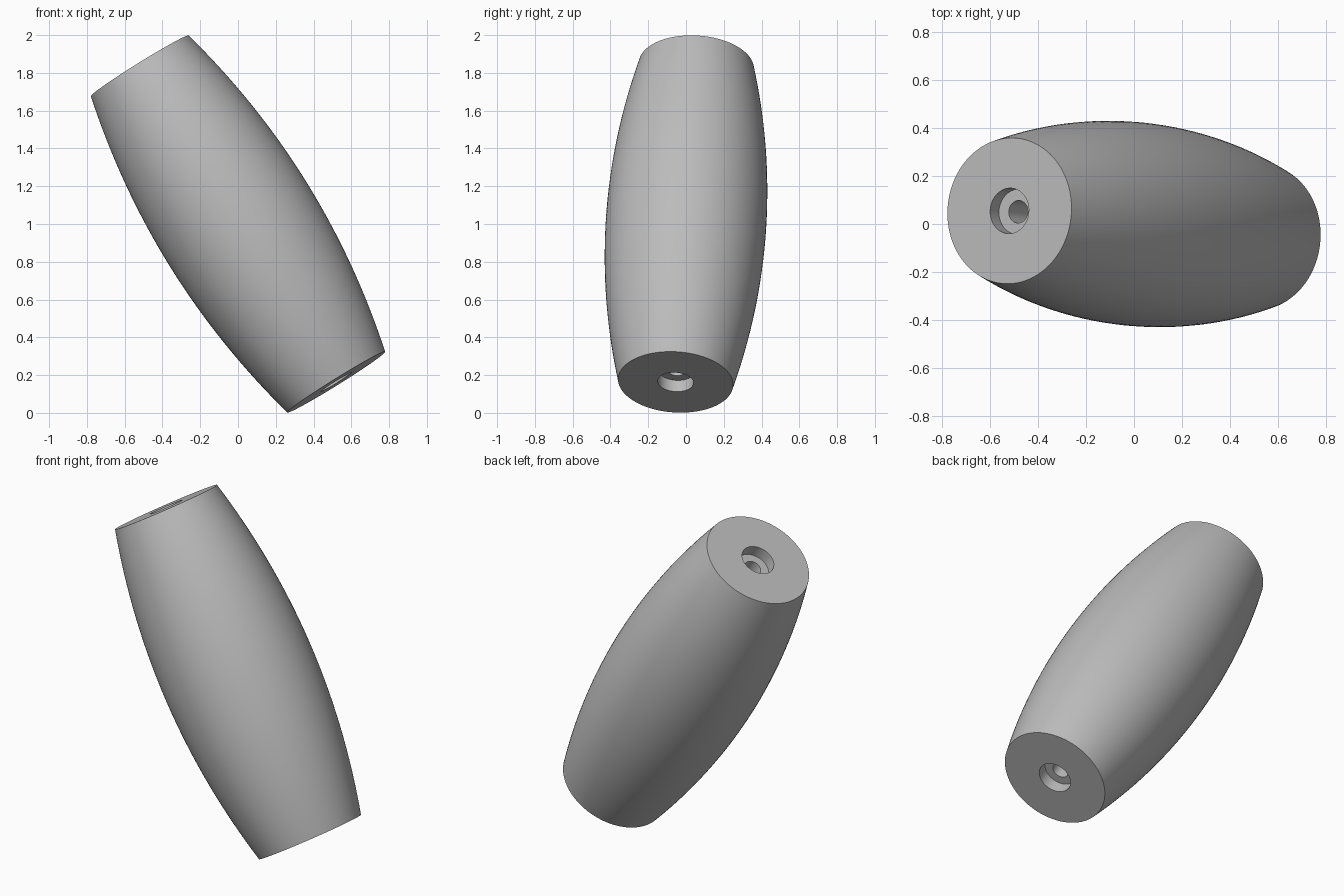
import bpy
import bmesh
from math import radians, tau
from mathutils import Vector

cube = bpy.data.objects.get("Cube")
if cube:
    bpy.data.objects.remove(cube, do_unlink=True)

SIDES = 96
RINGS = 32
TOP = Vector((-0.52, 0.055, 0.837))    # top end centre, relative to the middle
HALF = TOP.length
END_RADIUS, MID_RADIUS = 0.305, 0.425
BORE_RADIUS, RECESS_RADIUS, RECESS_DEPTH = 0.047, 0.095, 0.07

# Plain grey material
grey = bpy.data.materials.new("plain grey")
grey.use_nodes = True
colour = (0.5, 0.5, 0.5, 1)
grey.diffuse_color = colour
grey.node_tree.nodes["Principled BSDF"].inputs["Base Color"].default_value = colour

# Closed section: bulging outer wall, flat ends, recessed through bore
profile = []
for i in range(RINGS + 1):
    t = 2 * i / RINGS - 1
    profile.append((END_RADIUS + (MID_RADIUS - END_RADIUS) * (1 - t * t), HALF * t))
floor = HALF - RECESS_DEPTH
profile += [(RECESS_RADIUS, HALF), (RECESS_RADIUS, floor), (BORE_RADIUS, floor),
            (BORE_RADIUS, -floor), (RECESS_RADIUS, -floor), (RECESS_RADIUS, -HALF)]

# Lathe the section around the axis
bm = bmesh.new()
verts = [bm.verts.new((r, 0, z)) for r, z in profile]
edges = [bm.edges.new((a, b)) for a, b in zip(verts, verts[1:] + verts[:1])]
bmesh.ops.spin(bm, geom=verts + edges, cent=(0, 0, 0), axis=(0, 0, 1),
               angle=tau, steps=SIDES, use_merge=True)
bmesh.ops.remove_doubles(bm, verts=bm.verts, dist=0.0001)
bmesh.ops.recalc_face_normals(bm, faces=bm.faces)
mesh = bpy.data.meshes.new("barrel_grip")
bm.to_mesh(mesh)
bm.free()
mesh.materials.append(grey)

# Lean the barrel along its tilted axis
grip = bpy.data.objects.new("barrel_grip", mesh)
bpy.context.collection.objects.link(grip)
grip.rotation_euler = TOP.to_track_quat("Z", "Y").to_euler()
grip.location.z = 1

bpy.ops.object.select_all(action="DESELECT")
grip.select_set(True)
bpy.context.view_layer.objects.active = grip
bpy.ops.object.shade_smooth_by_angle(angle=radians(30))
